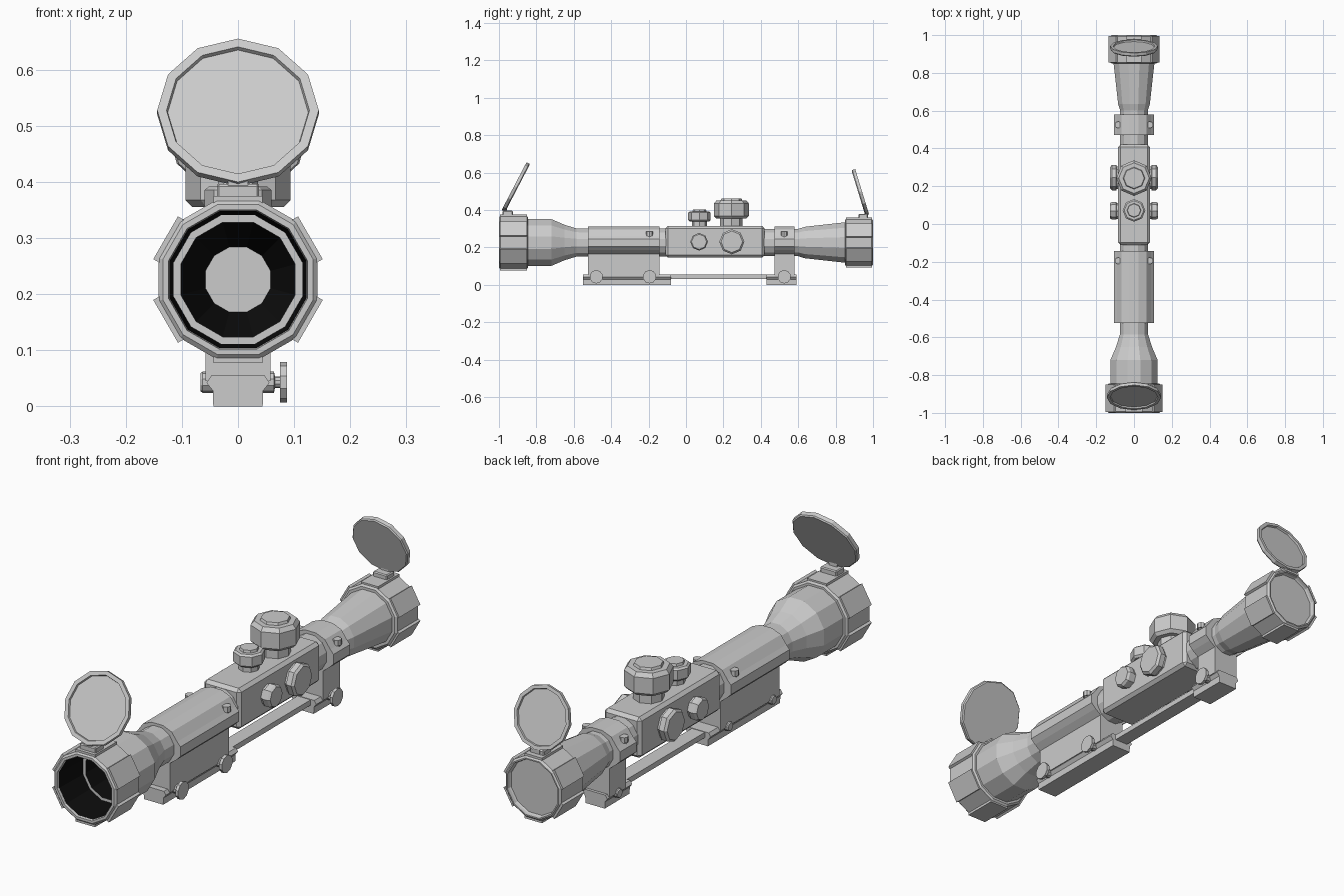
import bpy, bmesh, math
from mathutils import Matrix, Vector

if "Cube" in bpy.data.objects:
    bpy.data.objects.remove(bpy.data.objects["Cube"])

AXIS_Z = 0.226
R = math.radians
ALONG_Y = Matrix.Rotation(R(-90), 4, 'X')
ALONG_X = Matrix.Rotation(R(90), 4, 'Y')
ALONG_Z = Matrix.Identity(4)

black = bpy.data.materials.new("dark_interior")
black.diffuse_color = (0.004, 0.004, 0.004, 1)
black.use_nodes = True
black.node_tree.nodes["Principled BSDF"].inputs["Base Color"].default_value = black.diffuse_color
grey = bpy.data.materials.new("plain_grey")
grey.diffuse_color = (0.8, 0.8, 0.8, 1)
grey.use_nodes = True
grey.node_tree.nodes["Principled BSDF"].inputs["Base Color"].default_value = grey.diffuse_color


def finish(name, bm, mats=()):
    bmesh.ops.recalc_face_normals(bm, faces=bm.faces)
    me = bpy.data.meshes.new(name)
    bm.to_mesh(me)
    bm.free()
    for m in mats:
        me.materials.append(m)
    ob = bpy.data.objects.new(name, me)
    bpy.context.collection.objects.link(ob)
    return ob


def lathe(name, profile, sides, loc=(0, 0, 0), rot=ALONG_Z, flat=False, dark=()):
    """Revolve (height, radius) pairs; flat=True means radius is to the flats."""
    bm = bmesh.new()
    mat = Matrix.Translation(loc) @ rot
    off = 0.5 if flat else 0
    k = 1 / math.cos(math.pi / sides) if flat else 1
    rings = []
    for h, r in profile:
        rings.append([bm.verts.new(mat @ Vector((
            r * k * math.cos((i + off) * math.tau / sides),
            r * k * math.sin((i + off) * math.tau / sides), h))) for i in range(sides)])
    for n, (a, b) in enumerate(zip(rings, rings[1:])):
        for i in range(sides):
            j = (i + 1) % sides
            f = bm.faces.new((a[i], a[j], b[j], b[i]))
            f.material_index = 1 if n in dark else 0
    bm.faces.new(rings[0])
    bm.faces.new(rings[-1])
    return finish(name, bm, (grey, black) if dark else ())


def box(name, center, size, bevel=0, mat=ALONG_Z):
    bm = bmesh.new()
    bmesh.ops.create_cube(bm, size=1, matrix=mat @ Matrix.Translation(center)
                          @ Matrix.Diagonal((*size, 1)))
    if bevel:
        bmesh.ops.bevel(bm, geom=bm.edges[:], offset=bevel, segments=1, affect='EDGES')
    return finish(name, bm)


def extrude_y(name, half, y0, y1):
    """Mirror a half cross-section (x, z) and extrude it along y."""
    pts = half + [(-x, z) for x, z in reversed(half)]
    bm = bmesh.new()
    f = bm.faces.new([bm.verts.new((x, y0, z)) for x, z in pts])
    g = bmesh.ops.extrude_face_region(bm, geom=[f])
    bmesh.ops.translate(bm, vec=(0, y1 - y0, 0),
                        verts=[v for v in g['geom'] if isinstance(v, bmesh.types.BMVert)])
    return finish(name, bm)


# Optical tube: dark front cavity, bell, tube, eyepiece, rear lens
lathe("scope_tube", [
    (-0.56, 0.058), (-0.70, 0.108), (-0.985, 0.121), (-0.99, 0.122), (-0.99, 0.128),
    (-0.84, 0.125), (-0.72, 0.125), (-0.65, 0.095), (-0.585, 0.075), (0.60, 0.073),
    (0.635, 0.084), (0.85, 0.108), (0.99, 0.115), (0.98, 0.110)],
    12, (0, 0, AXIS_Z), ALONG_Y, True, dark=(0, 1, 2))


# Flip-cover collars with six raised plates each
def collar(name, y_out, y_in, inner, outer):
    s = 1 if y_in > y_out else -1
    prof = [(y_out + s * 0.012, inner), (y_out, inner + 0.002), (y_out, outer - 0.008),
            (y_out + s * 0.008, outer), (y_in - s * 0.006, outer), (y_in, outer - 0.008),
            (y_in, inner - 0.02)]
    ob = lathe(name + "_collar", prof, 12, (0, 0, AXIS_Z), ALONG_Y, True)
    # open the end caps so the collar is a ring around the tube
    bm = bmesh.new()
    bm.from_mesh(ob.data)
    bmesh.ops.delete(bm, geom=[f for f in bm.faces if len(f.verts) == 12], context='FACES')
    bm.to_mesh(ob.data)
    bm.free()
    for k in range(6):
        m = Matrix.Translation((0, (y_out + y_in) / 2, AXIS_Z)) @ Matrix.Rotation(R(60 * k), 4, 'Y')
        box(f"{name}_plate_{k}", (0, 0, outer - 0.002),
            (0.31 * outer * 2, abs(y_in - y_out) - 0.012, 0.018), 0, m)


collar("front", -1.0, -0.845, 0.122, 0.142)
collar("rear", 1.0, 0.85, 0.112, 0.127)


# Open flip covers with recessed inner face, plus hinges
def cover(name, loc, r, tilt):
    lathe(name, [(-0.011, r * 0.97), (-0.006, r), (0.01, r), (0.01, r * 0.885), (0.002, r * 0.87)],
          12, loc, Matrix.Rotation(R(tilt), 4, 'X'))


cover("front_cover", (0, -0.91, 0.523), 0.144, 62.5)
cover("rear_cover", (0, 0.932, 0.495), 0.126, -73)
box("front_hinge", (0, -0.953, 0.383), (0.075, 0.055, 0.026), 0.004)
box("front_hinge_tab", (0, -0.968, 0.396), (0.035, 0.022, 0.03))
box("rear_hinge", (0, 0.948, 0.366), (0.065, 0.05, 0.026), 0.004)
box("rear_hinge_tab", (0, 0.964, 0.378), (0.03, 0.02, 0.03))

# Central turret housing
box("turret_housing", (0, 0.155, 0.23), (0.168, 0.53, 0.168), 0.013)


# Octagonal turrets on top and knobs on both sides
def turret(name, y, r, z0, z1, neck):
    c = r * 0.14
    lathe(name, [(0.30, neck), (z0, neck), (z0, r - c), (z0 + c, r), (z1 - 2 * c, r),
                 (z1 - 0.01, r - c), (z1 - 0.01, r * 0.62), (z1, r * 0.58)], 8, (0, y, 0))


turret("large_turret", 0.243, 0.094, 0.355, 0.46, 0.06)
turret("small_turret", 0.072, 0.06, 0.338, 0.402, 0.04)
for side, s in (("right", 1), ("left", -1)):
    for label, y, r in (("large", 0.245, 0.067), ("small", 0.07, 0.047)):
        lathe(f"{side}_{label}_knob", [(s * 0.07, r * 0.9), (s * 0.092, r * 0.9), (s * 0.094, r),
                                       (s * 0.117, r), (s * 0.126, r * 0.86)],
              8, (0, y, 0.23), ALONG_X)

# Mount rings, rail clamps and linking bar
ring = [(0.025, 0.312), (0.065, 0.296), (0.09, 0.262), (0.105, 0.245), (0.105, 0.205),
        (0.085, 0.185), (0.058, 0.165), (0.058, 0.045)]
clamp = [(0.04, 0.056), (0.047, 0.056), (0.056, 0.042), (0.045, 0.028), (0.044, 0.0)]
for name, y0, y1, b0, b1 in (("front", -0.525, -0.142, -0.55, -0.08),
                             ("rear", 0.472, 0.58, 0.43, 0.592)):
    extrude_y(name + "_mount_ring", ring, y0, y1)
    extrude_y(name + "_rail_clamp", clamp, b0, b1)
box("linking_bar", (0, 0.17, 0.043), (0.06, 0.62, 0.022))

# Ring screws
for y in (-0.195, 0.525):
    for s in (-1, 1):
        lathe("ring_screw", [(0.235, 0.012), (0.262, 0.012), (0.262, 0.018), (0.285, 0.018)],
              8, (s * 0.084, y, 0))

# Clamp bolts: nut on the left, thumb knob on the right
for y in (-0.48, -0.195, 0.525):
    lathe("clamp_bolt", [(-0.067, 0.016), (-0.063, 0.019), (0.064, 0.019), (0.066, 0.01),
                         (0.075, 0.01), (0.075, 0.036), (0.087, 0.036)],
          10, (0, y, 0.043), ALONG_X)
